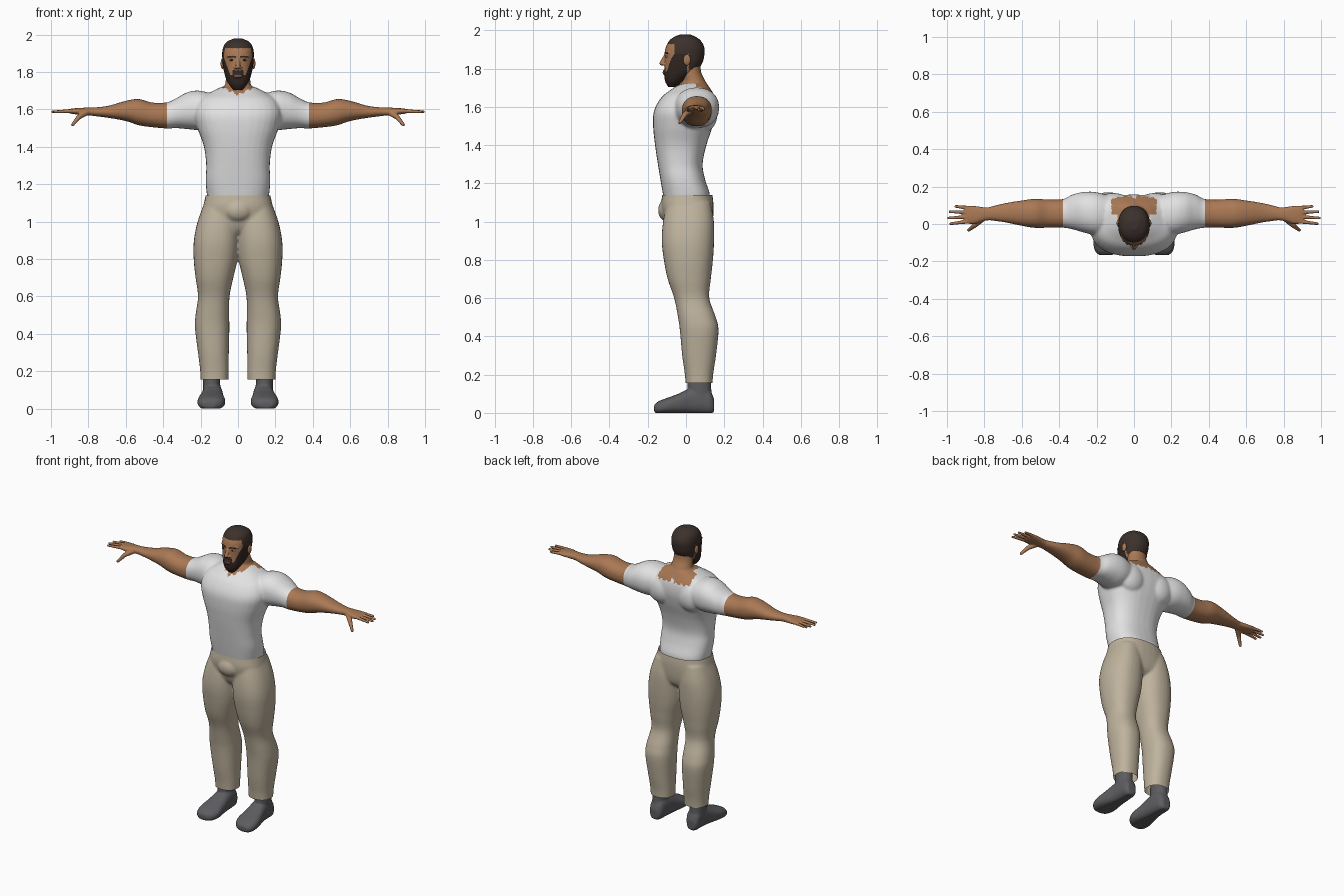
import bpy, bmesh, math
from mathutils import Matrix, Vector

if "Cube" in bpy.data.objects:
    bpy.data.objects.remove(bpy.data.objects["Cube"], do_unlink=True)


def material(name, *rgb):
    mat = bpy.data.materials.new(name)
    mat.use_nodes = True
    mat.diffuse_color = (*rgb, 1)
    shader = next(n for n in mat.node_tree.nodes if n.type == "BSDF_PRINCIPLED")
    shader.inputs["Base Color"].default_value = (*rgb, 1)
    shader.inputs["Roughness"].default_value = 0.8
    return mat


skin = material("skin", .40, .19, .09)
shirt_white = material("shirt white", .76, .76, .77)
khaki = material("trouser khaki", .52, .45, .34)
shoe_grey = material("shoe grey", .11, .11, .12)
hair_brown = material("hair brown", .045, .03, .025)
beard_brown = material("beard brown", .032, .02, .016)
eye_white = material("eye white", .6, .55, .5)
iris_brown = material("iris brown", .03, .015, .01)
lip_brown = material("lip brown", .22, .09, .06)


def smooth_path(rings, steps=5):
    """Catmull-Rom interpolation between the given rings."""
    pts = [Vector(r) for r in rings]
    out = []
    for i in range(len(pts) - 1):
        p, q = pts[i], pts[i + 1]
        a, b = pts[max(i - 1, 0)], pts[min(i + 2, len(pts) - 1)]
        for s in range(steps):
            t = s / steps
            out.append(p + (q - a) * (t / 2) + (a * 2 - p * 5 + q * 4 - b) * (t * t / 2)
                       + (p * 3 - a - q * 3 + b) * (t ** 3 / 2))
    return out + [pts[-1]]


def centred(rings):
    return [(z, -w, w, front, back) for z, w, front, back in rings]


def loft(bm, axis, rings, power=2.4, side=1, count=32):
    """Skin superellipse rings (position, low a, high a, low b, high b) along an axis."""
    along = "xyz".index(axis)
    across = [k for k in range(3) if k != along]
    loops = []
    for t, a0, a1, b0, b1 in smooth_path(rings):
        loop = []
        for k in range(count):
            angle = math.tau * k / count
            c, s = math.cos(angle), math.sin(angle)
            co = [t, t, t]
            co[across[0]] = (a0 + a1) / 2 + (a1 - a0) / 2 * math.copysign(abs(c) ** (2 / power), c)
            co[across[1]] = (b0 + b1) / 2 + (b1 - b0) / 2 * math.copysign(abs(s) ** (2 / power), s)
            co[0] *= side
            loop.append(bm.verts.new(co))
        loops.append(loop)
    faces = [bm.faces.new(loops[0]), bm.faces.new(loops[-1])]
    for low, high in zip(loops, loops[1:]):
        for k in range(count):
            j = (k + 1) % count
            faces.append(bm.faces.new((low[k], low[j], high[j], high[k])))
    bmesh.ops.recalc_face_normals(bm, faces=faces)


def ball(bm, centre, radii, detail=3):
    bmesh.ops.create_icosphere(bm, subdivisions=detail, radius=1,
                               matrix=Matrix.Translation(centre) @ Matrix.Diagonal((*radii, 1)))


def chain(bm, start, end, r0, r1, side=1, count=14):
    """A tapered rounded rod."""
    for k in range(count + 1):
        t = k / count
        p = Vector(start).lerp(Vector(end), t)
        p.x *= side
        ball(bm, p, [r0 + (r1 - r0) * t] * 3, 2)


def finish(bm, name, mats, voxel=None, passes=4, cuts=(), rule=None):
    """Fuse the pieces, trim them, and colour the faces by a rule."""
    mesh = bpy.data.meshes.new(name)
    bm.to_mesh(mesh)
    bm.free()
    obj = bpy.data.objects.new(name, mesh)
    bpy.context.scene.collection.objects.link(obj)
    if voxel:
        fuse = obj.modifiers.new("fuse", "REMESH")
        fuse.mode, fuse.voxel_size = "VOXEL", voxel
        relax = obj.modifiers.new("relax", "SMOOTH")
        relax.factor, relax.iterations = .5, passes
    bpy.context.view_layer.update()
    solid = obj.evaluated_get(bpy.context.evaluated_depsgraph_get())
    bm = bmesh.new()
    bm.from_mesh(solid.to_mesh())
    solid.to_mesh_clear()
    obj.modifiers.clear()
    for point, normal, trim in cuts:
        bmesh.ops.bisect_plane(bm, geom=bm.verts[:] + bm.edges[:] + bm.faces[:],
                               plane_co=point, plane_no=normal, clear_outer=trim)
    for v in bm.verts:
        v.co.z = max(v.co.z, 0)
    for f in bm.faces:
        f.smooth = True
        f.material_index = rule(f.calc_center_median()) if rule else 0
    bm.to_mesh(mesh)
    bm.free()
    for mat in mats:
        mesh.materials.append(mat)


# Upper body: torso, neck and arms, coloured as shirt and skin
bm = bmesh.new()
loft(bm, "z", centred([
    (1.09, .155, -.11, .115), (1.14, .166, -.12, .125), (1.22, .173, -.134, .1),
    (1.3, .17, -.147, .087), (1.4, .182, -.162, .107), (1.5, .217, -.172, .14),
    (1.58, .235, -.167, .157), (1.65, .21, -.128, .152), (1.69, .15, -.078, .13),
    (1.72, .09, -.035, .11)]), 2.5)
loft(bm, "z", centred([
    (1.62, .1, -.04, .125), (1.68, .088, -.035, .12), (1.73, .07, -.02, .104),
    (1.78, .064, -.025, .08), (1.84, .06, -.03, .075)]), 2)
for side in (1, -1):
    ball(bm, (side * .11, .1, 1.57), (.1, .066, .1))
    loft(bm, "x", [
        (.1, -.05, .14, 1.51, 1.67), (.2, -.06, .17, 1.49, 1.7), (.27, -.045, .171, 1.495, 1.692),
        (.33, -.028, .157, 1.5, 1.66), (.38, -.02, .133, 1.498, 1.638), (.46, -.02, .131, 1.505, 1.637),
        (.53, -.021, .135, 1.515, 1.656), (.6, -.01, .126, 1.538, 1.646), (.7, .01, .11, 1.556, 1.618),
        (.79, .021, .087, 1.567, 1.61)], 2.2, side)


def shirt_or_skin(c):
    x = abs(c.x)
    ragged = .006 * math.sin(c.x * 170)
    collar = x < .1 and c.z > 1.677 + x * .5 + ragged
    nape = c.y > .05 and x < .12 and c.z > 1.655 + ragged + .02 * (x < .015)
    return 1 if x > .38 or collar or nape else 0


finish(bm, "shirt_torso_and_arms", [shirt_white, skin], .008, 5,
       [((s * .38, 0, 0), (s, 0, 0), False) for s in (1, -1)], shirt_or_skin)

# Trousers, open at waist and hems
bm = bmesh.new()
loft(bm, "z", centred([
    (1.18, .165, -.12, .128), (1.14, .173, -.124, .138), (1.08, .187, -.13, .144),
    (1.0, .205, -.112, .14), (.95, .18, -.09, .125), (.92, .12, -.05, .09)]))
ball(bm, (0, -.1, 1.06), (.075, .046, .06))
for side in (1, -1):
    loft(bm, "z", [
        (1.1, .01, .18, -.1, .13), (1.0, -.005, .216, -.12, .146), (.9, -.007, .236, -.127, .147),
        (.8, .002, .237, -.116, .141), (.7, .025, .227, -.096, .13), (.6, .045, .214, -.062, .122),
        (.5, .047, .227, -.042, .156), (.43, .046, .23, -.032, .17), (.3, .049, .214, -.02, .157),
        (.2, .05, .202, -.006, .142), (.12, .052, .199, 0, .137)], 2.3, side)
finish(bm, "trousers", [khaki], .008, 4,
       [((0, 0, 1.14), (0, 0, 1), True), ((0, 0, .155), (0, 0, -1), True)])

# Feet, hands and ears, one per side
for side, label in ((1, "left"), (-1, "right")):
    bm = bmesh.new()
    loft(bm, "y", [
        (-.167, .12, .185, .005, .04), (-.145, .085, .208, -.005, .06), (-.1, .068, .217, -.005, .078),
        (-.04, .074, .207, -.005, .1), (.02, .08, .193, -.005, .128), (.08, .085, .187, -.005, .14),
        (.125, .093, .182, -.005, .12), (.147, .112, .167, .005, .07)], 2.5, side)
    loft(bm, "z", [(.05, .09, .186, .02, .14), (.13, .095, .187, .008, .132),
                   (.22, .095, .187, .012, .13)], 2.1, side)
    finish(bm, label + "_shoe", [shoe_grey], .006, 4)

    bm = bmesh.new()
    loft(bm, "x", [
        (.76, .021, .089, 1.565, 1.611), (.8, .017, .089, 1.568, 1.61), (.85, .002, .096, 1.572, 1.608),
        (.885, .001, .098, 1.576, 1.605), (.905, .008, .092, 1.581, 1.601)], 2.4, side)
    for base, tip in (((.88, .086), (.953, .094)), ((.89, .062), (.984, .066)),
                      ((.89, .038), (.992, .032)), ((.885, .013), (.98, .002))):
        chain(bm, (*base, 1.592), (*tip, 1.587), .0115, .008, side)
    chain(bm, (.81, .03, 1.585), (.85, -.006, 1.56), .018, .014, side)
    chain(bm, (.85, -.006, 1.56), (.884, -.032, 1.518), .014, .009, side)
    finish(bm, label + "_hand", [skin], .004, 3)

    bm = bmesh.new()
    ball(bm, (side * .083, .005, 1.845), (.01, .019, .029))
    finish(bm, label + "_ear", [skin])

    # Eye with a dark iris facing forward
    bm = bmesh.new()
    ball(bm, (side * .034, -.097, 1.864), (.015, .014, .0065), 4)
    finish(bm, label + "_eye", [eye_white, iris_brown],
           rule=lambda c: int(abs(abs(c.x) - .034) < .006))

# Head with nose, brow ridges, hair and beard
bm = bmesh.new()
loft(bm, "z", centred([
    (1.703, .022, -.092, -.055), (1.73, .046, -.108, -.02), (1.76, .062, -.113, .02),
    (1.79, .072, -.113, .06), (1.83, .08, -.112, .086), (1.87, .084, -.112, .096),
    (1.91, .084, -.106, .096), (1.945, .074, -.088, .078), (1.965, .055, -.063, .052),
    (1.979, .022, -.03, .02)]), 2.2)
chain(bm, (0, -.106, 1.868), (0, -.126, 1.828), .01, .013)
for side in (1, -1):
    ball(bm, (side * .013, -.114, 1.823), (.01, .012, .008))
    chain(bm, (.012, -.106, 1.88), (.055, -.087, 1.883), .009, .008, side)
ball(bm, (0, -.108, 1.78), (.026, .014, .016))


def face_colour(c):
    x, y, z = abs(c.x), c.y, c.z
    if z > 1.927 or (y > -.06 and z > 1.878) or (y > .015 and z > 1.795):
        return 1
    if y < -.05 and .01 < x < .056 and abs(z - 1.882) < .0055:
        return 2
    if y < -.09 and (x / .022) ** 2 + ((z - 1.779) / .006) ** 2 < 1:
        return 3
    beard_line = 1.809 if x < .03 else 1.785 + max(0, x - .042) * 2.8
    return 2 if y < .005 and z < beard_line else 0


finish(bm, "head", [skin, hair_brown, beard_brown, lip_brown], .0032, 3, rule=face_colour)
